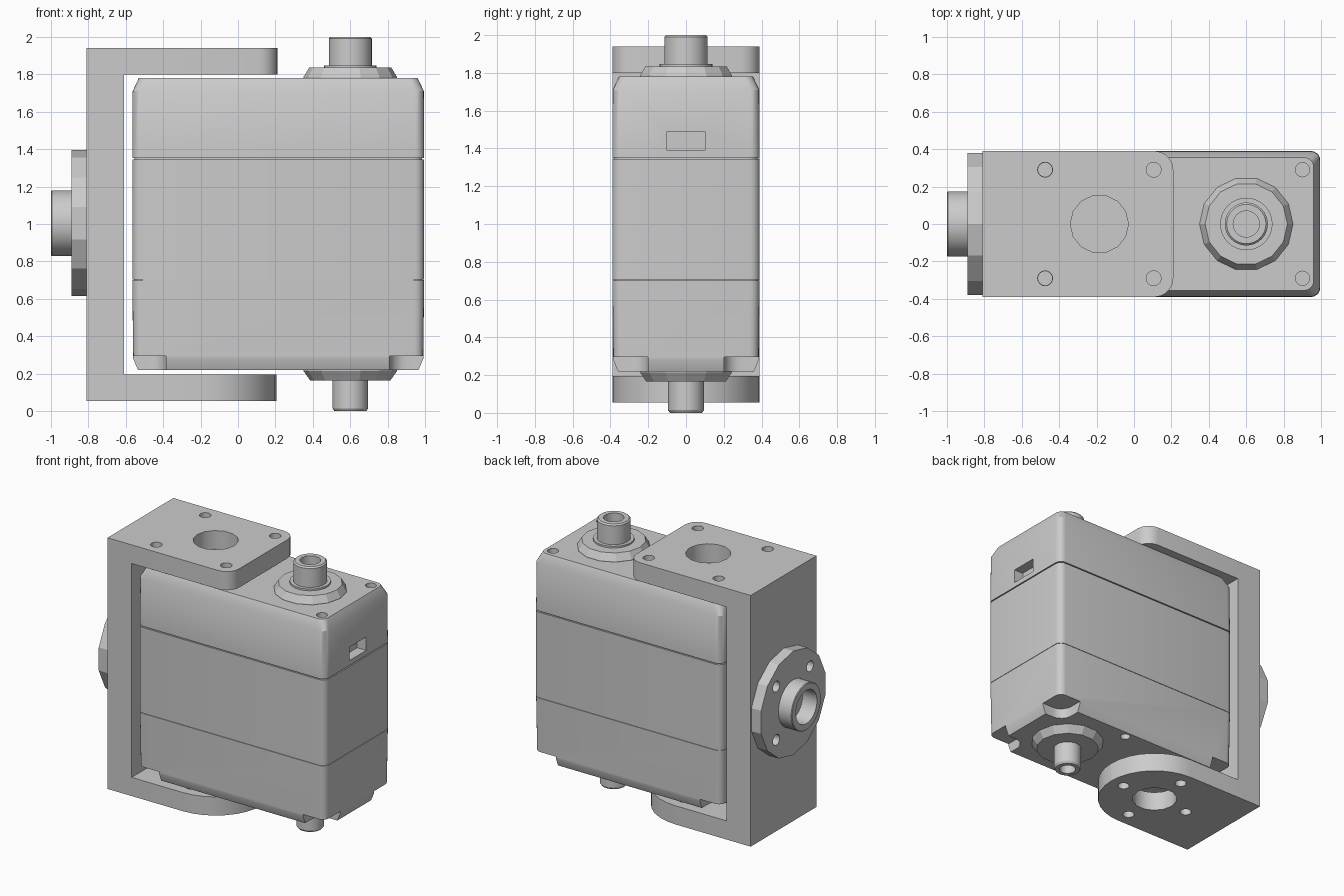
import bpy
import bmesh
from math import pi, cos, sin
from mathutils import Matrix, Vector

if "Cube" in bpy.data.objects:
    bpy.data.objects.remove(bpy.data.objects["Cube"])

GREY = (0.6, 0.6, 0.6, 1.0)
metal = bpy.data.materials.new("plain grey")
metal.use_nodes = True
metal.diffuse_color = GREY
bsdf = next(n for n in metal.node_tree.nodes if n.type == "BSDF_PRINCIPLED")
bsdf.inputs["Base Color"].default_value = GREY


def loft(name, rings, matrix=None):
    """Skin a stack of equal-length rings and cap both ends."""
    bm = bmesh.new()
    loops = [[bm.verts.new(p) for p in ring] for ring in rings]
    n = len(loops[0])
    for a, b in zip(loops, loops[1:]):
        for i in range(n):
            j = (i + 1) % n
            bm.faces.new((a[i], a[j], b[j], b[i]))
    bm.faces.new(loops[0])
    bm.faces.new(loops[-1])
    bmesh.ops.recalc_face_normals(bm, faces=bm.faces)
    if matrix:
        bm.transform(matrix)
    mesh = bpy.data.meshes.new(name)
    bm.to_mesh(mesh)
    bm.free()
    mesh.materials.append(metal)
    obj = bpy.data.objects.new(name, mesh)
    bpy.context.collection.objects.link(obj)
    return obj


def outline(x0, x1, y, r_left, r_right, z, steps=5):
    """Rectangle, symmetric in y, with its own corner radius at each x end."""
    pts = []
    corners = ((x1, 1, 1, r_right), (x0, -1, 1, r_left),
               (x0, -1, -1, r_left), (x1, 1, -1, r_right))
    for k, (x, sx, sy, r) in enumerate(corners):
        for i in range(steps + 1 if r else 1):
            a = (k + i / steps) * pi / 2
            pts.append(Vector((x - sx * r + r * cos(a), sy * (y - r) + r * sin(a), z)))
    return pts


def lathe(name, profile, segs, matrix=None):
    rings = [[Vector((r * cos(2 * pi * i / segs), r * sin(2 * pi * i / segs), z))
              for i in range(segs)] for r, z in profile]
    return loft(name, rings, matrix)


def block(name, lo, hi):
    ring = [(lo[0], lo[1]), (hi[0], lo[1]), (hi[0], hi[1]), (lo[0], hi[1])]
    return loft(name, [[(x, y, z) for x, y in ring] for z in (lo[2], hi[2])])


def cut(target, cutter):
    cutter.hide_render = True
    mod = target.modifiers.new("cut", "BOOLEAN")
    mod.operation = "DIFFERENCE"
    mod.solver = "EXACT"
    mod.object = cutter
    bpy.context.view_layer.objects.active = target
    bpy.ops.object.modifier_apply(modifier=mod.name)
    bpy.data.objects.remove(cutter)


def drill(target, x, y, z0, z1, r, segs=16, turn=None):
    place = Matrix.Translation((x, y, 0))
    cut(target, lathe("drill", [(r, z0), (r, z1)], segs, turn @ place if turn else place))


def smooth(obj, angle=0.5):
    bpy.ops.object.select_all(action="DESELECT")
    obj.select_set(True)
    bpy.context.view_layer.objects.active = obj
    bpy.ops.object.shade_smooth_by_angle(angle=angle)


# Motor case: chamfered rounded box with two seam grooves
LEFT, RIGHT, HALF = -0.565, 0.995, 0.39
levels = [(0.22, 0.03), (0.28, 0.005),
          (0.7, 0), (0.7, 0.008), (0.703, 0.008), (0.703, 0),
          (1.345, 0), (1.345, 0.012), (1.353, 0.012), (1.353, 0),
          (1.71, 0.002), (1.78, 0.035)]
case = loft("motor_case", [outline(LEFT + d, RIGHT - d, HALF - d, 0.05, 0.05, z)
                           for z, d in levels])

# Screw recesses at the bottom corners and screw holes at the top
for x, out in ((-0.475, -1), (0.9, 1)):
    for s in (-1, 1):
        y = 0.29 * s
        far_x, far_y = x + out * 0.3, s * 0.6
        lo_x, hi_x = sorted((x - out * 0.09, far_x))
        ring = [(x - out * 0.09 * cos(t * pi / 12), y - s * 0.09 * sin(t * pi / 12))
                for t in range(7)]
        ring += [(far_x, y - s * 0.09), (far_x, far_y), (x - out * 0.09, far_y)]
        cut(case, loft("recess", [[(px, py, z) for px, py in ring] for z in (0.1, 0.295)]))
        drill(case, x, y, 1.7, 1.9, 0.038)
for s in (-1, 1):
    drill(case, 0.34, 0.31 * s, 0.1, 0.3, 0.035)

# Cable socket in the side
cut(case, block("socket", (0.92, -0.1, 1.39), (1.1, 0.1, 1.49)))
smooth(case)

# Output bosses and hollow shafts above and below
SHAFT = Matrix.Translation((0.6, 0, 0))
lathe("top_boss", [(0.25, 1.77), (0.25, 1.785), (0.22, 1.835), (0.15, 1.835)], 14, SHAFT)
lathe("bottom_boss", [(0.25, 0.23), (0.25, 0.215), (0.215, 0.165), (0.15, 0.165)], 14, SHAFT)
smooth(lathe("top_shaft", [(0.14, 1.82), (0.14, 1.848), (0.115, 1.848), (0.115, 1.99),
                           (0.105, 2.0), (0.07, 2.0), (0.07, 1.87)], 32, SHAFT))
smooth(lathe("bottom_shaft", [(0.095, 0.2), (0.095, 0.015), (0.085, 0),
                              (0.055, 0), (0.055, 0.1)], 32, SHAFT))

# Bracket: upright wall with a square arm on top and a round arm below
block("bracket_wall", (-0.81, -HALF, 0.055), (-0.61, HALF, 1.94))
top_arm = loft("bracket_top_arm", [outline(-0.61, 0.21, HALF, 0, 0.1, z)
                                   for z in (1.8, 1.94)])
bottom_arm = loft("bracket_bottom_arm", [outline(-0.61, 0.205, HALF, 0, HALF - 0.001, z, 8)
                                         for z in (0.055, 0.195)])
MID = -0.185
drill(top_arm, MID, 0, 1.7, 2.1, 0.155, 14)
drill(bottom_arm, MID, 0, 0, 0.3, 0.155, 14)
for k in range(4):
    a = k * pi / 2
    drill(bottom_arm, MID + 0.28 * cos(a), 0.28 * sin(a), 0, 0.3, 0.04)
    drill(top_arm, MID + (0.29 if k % 2 else -0.29), 0.29 if k < 2 else -0.29, 1.7, 2.1, 0.04)
smooth(top_arm)
smooth(bottom_arm)

# Round flange and hollow hub on the outside of the wall
SIDE = Matrix.Translation((0, 0, 1.005)) @ Matrix.Rotation(-pi / 2, 4, "Y")
flange = lathe("flange", [(0.39, 0.81), (0.39, 0.89)], 14, SIDE)
for sx in (-1, 1):
    for sy in (-1, 1):
        drill(flange, 0.2 * sx, 0.2 * sy, 0.7, 1.0, 0.04, 16, SIDE)
smooth(lathe("hub", [(0.175, 0.88), (0.175, 0.995), (0.17, 1.0),
                     (0.125, 1.0), (0.125, 0.82)], 32, SIDE))
cut(flange, lathe("bore", [(0.13, 0.7), (0.13, 1.0)], 32, SIDE))
